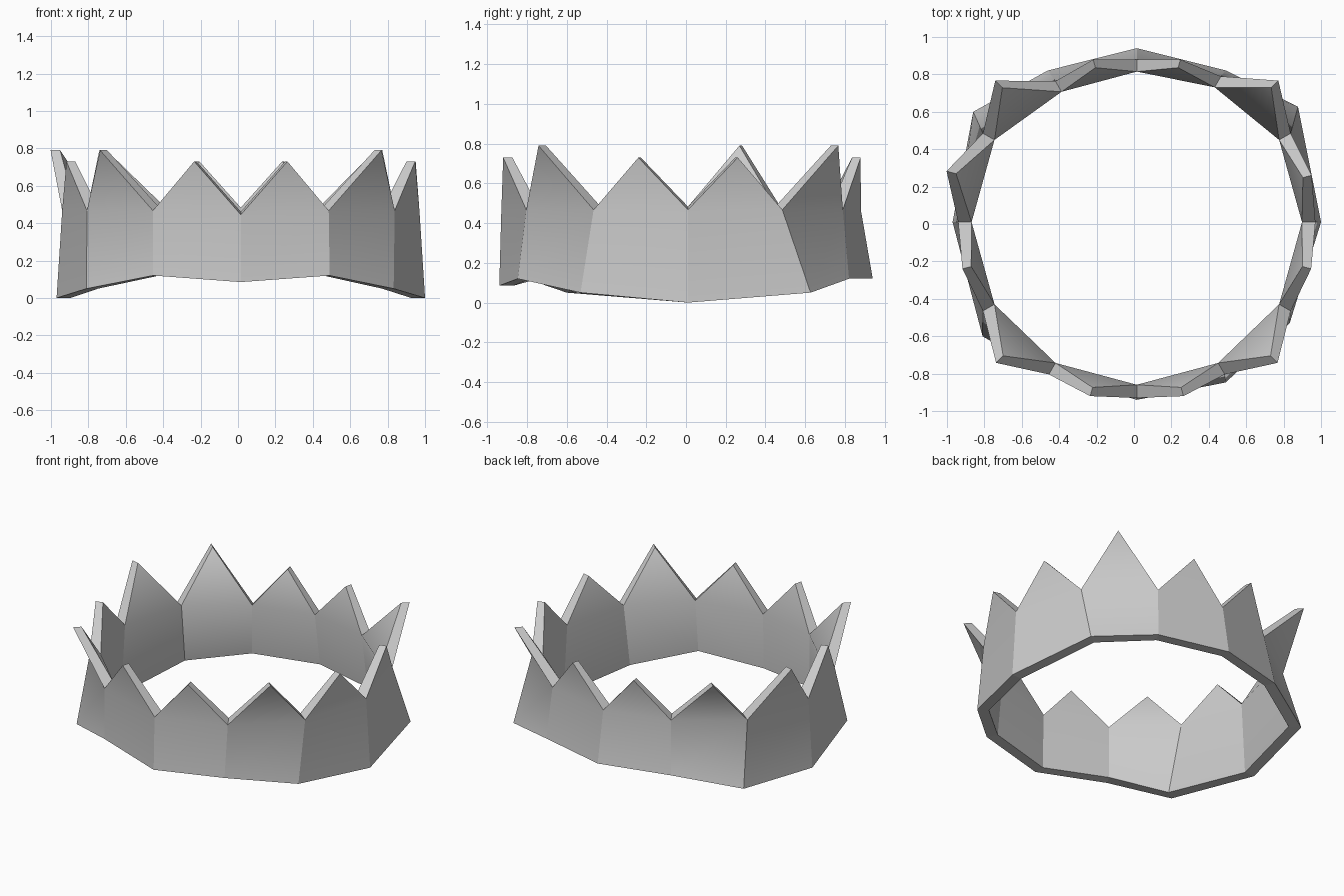
import bpy
import bmesh
from math import sin, cos, radians

cube = bpy.data.objects.get("Cube")
if cube:
    bpy.data.objects.remove(cube)

SIDES = 12
CENTRE_X, CENTRE_Y = 0.015, 0.01

# Hem corners, counted round from the front: angle, radius, height
HEM = [(0, .95, .085), (29, .98, .12), (56.5, .98, .05), (90, .985, 0),
       (125.6, 1.06, .05), (149.6, .94, .12), (180, .93, .12),
       (-149.6, .94, .12), (-124, 1.055, .05), (-90, .985, 0),
       (-53.5, 1.026, .05), (-30, .94, .12)]
# Notches between the spikes: radius only
NOTCH = [.94, .94, .95, .955, .95, .90, .87, .87, .95, .955, .95, .94]
# Spike tips: radius only, the outswept ones also stand taller
TIP = [.963, 1.064, .965, .968, 1.07, .90, .90, 1.07, 1.053, .965, 1.064, .963]


def make_material(name, colour):
    mat = bpy.data.materials.new(name)
    mat.use_nodes = True
    mat.diffuse_color = colour
    mat.node_tree.nodes["Principled BSDF"].inputs["Base Color"].default_value = colour
    return mat


def add_corner(bm, angle, radius, height):
    a = radians(angle)
    return bm.verts.new((CENTRE_X + radius * sin(a), CENTRE_Y - radius * cos(a), height))


def add_wall(bm, band_scale, tip_scale, notch_lift):
    """One skin of the crown: rings of hem, notch and tip corners."""
    hem = [add_corner(bm, a, r * band_scale, z) for a, r, z in HEM]
    notch, tip = [], []
    for i in range(SIDES):
        notch_height = (.445 if i == 0 else .467) + notch_lift
        tip_height = .79 if TIP[i] > 1 else .73
        notch.append(add_corner(bm, 30 * i, NOTCH[i] * band_scale, notch_height))
        tip.append(add_corner(bm, 30 * i + 15, TIP[i] * tip_scale, tip_height))
    return hem, notch, tip


bm = bmesh.new()
outer = add_wall(bm, 1, 1, 0)
inner = add_wall(bm, .925, .95, .016)
soft_edges = []

for i in range(SIDES):
    j = (i + 1) % SIDES
    # Band panel and spike on both skins
    for hem, notch, tip in (outer, inner):
        bm.faces.new((hem[i], hem[j], notch[j], notch[i]))
        bm.faces.new((notch[i], notch[j], tip[i]))
        soft_edges.append(bm.edges.get((notch[i], notch[j])))
    # Underside and the two sloping rims of the spike
    (hem, notch, tip), (hem_in, notch_in, tip_in) = outer, inner
    bm.faces.new((hem[j], hem[i], hem_in[i], hem_in[j]))
    bm.faces.new((notch[i], tip[i], tip_in[i], notch_in[i]))
    bm.faces.new((tip[i], notch[j], notch_in[j], tip_in[i]))

# Crisp edges everywhere except where a spike grows out of its panel
bmesh.ops.recalc_face_normals(bm, faces=bm.faces[:])
for face in bm.faces:
    face.smooth = True
for edge in bm.edges:
    edge.smooth = edge in soft_edges

mesh = bpy.data.meshes.new("crown")
bm.to_mesh(mesh)
bm.free()
mesh.materials.append(make_material("plain_grey", (.6, .6, .6, 1)))
crown = bpy.data.objects.new("crown", mesh)
bpy.context.collection.objects.link(crown)
